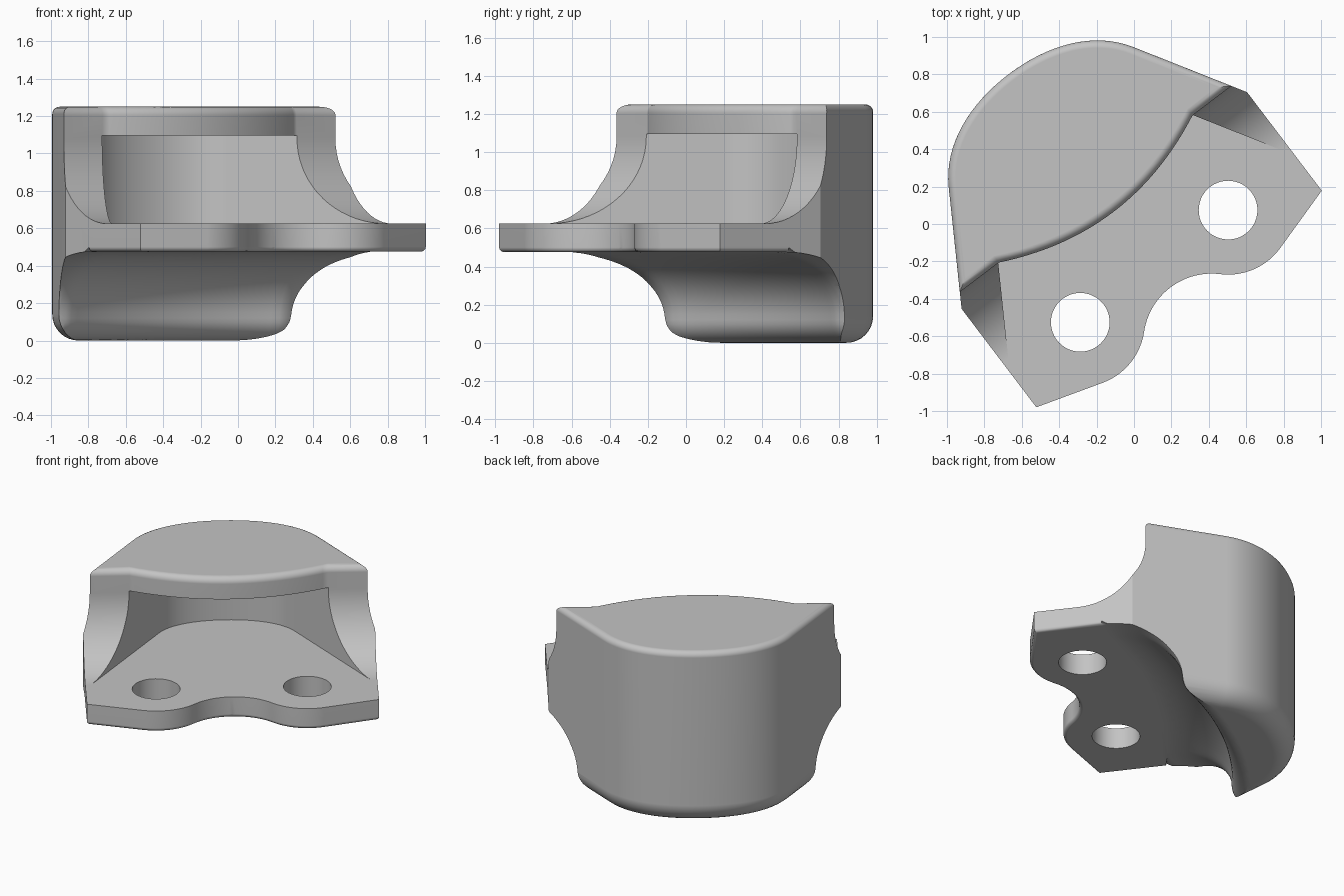
import bpy, bmesh, math
from mathutils import Matrix, Vector

if "Cube" in bpy.data.objects:
    bpy.data.objects.remove(bpy.data.objects["Cube"], do_unlink=True)

TOP, PLATE_TOP, PLATE_LOW = 1.25, 0.625, 0.475
HOLE_U, HOLE_V = 0.496, -0.233
LIP = 0.65           # half width of the bowed lip
LIP_V = 0.285        # depth of the lip's outer ends


def arc(cx, cy, rx, ry, a, b, n=14):
    """Points on an elliptical arc, angles in degrees."""
    steps = [math.radians(a + (b - a) * i / n) for i in range(n + 1)]
    return [(cx + rx * math.cos(t), cy + ry * math.sin(t)) for t in steps]


def bezier(p0, p1, p2, p3, n=16):
    pts = [Vector(p) for p in (p0, p1, p2, p3)]
    out = []
    for i in range(n + 1):
        t = i / n
        s = 1 - t
        p = pts[0] * s**3 + pts[1] * 3 * s * s * t + pts[2] * 3 * s * t * t + pts[3] * t**3
        out.append((p.x, p.y))
    return out


def mirrored(half):
    """Close a right half running from centre front to centre back."""
    return half + [(-x, y) for x, y in reversed(half[1:-1])]


def loft(name, rings):
    """Solid skinned through matching closed rings."""
    bm = bmesh.new()
    loops = [[bm.verts.new(p) for p in ring] for ring in rings]
    for a, b in zip(loops, loops[1:]):
        for i in range(len(a)):
            j = (i + 1) % len(a)
            bm.faces.new((a[i], a[j], b[j], b[i]))
    bm.faces.new(loops[0])
    bm.faces.new(loops[-1])
    bmesh.ops.recalc_face_normals(bm, faces=bm.faces)
    mesh = bpy.data.meshes.new(name)
    bm.to_mesh(mesh)
    bm.free()
    obj = bpy.data.objects.new(name, mesh)
    bpy.context.collection.objects.link(obj)
    return obj


def prism(name, outline, z0, z1):
    return loft(name, [[(x, y, z) for x, y in outline] for z in (z0, z1)])


def sweep(name, profile, shift):
    """Sweep a depth/height profile sideways, moved in depth by shift(u, z)."""
    n = 20
    side = [LIP * i / n for i in range(n + 1)] + [0.7, 0.74, 0.78, 0.82, 0.86, 0.9, 0.95, 1.2]
    stations = [-u for u in reversed(side[1:])] + side
    return loft(name, [[(u, v + shift(u, z), z) for v, z in profile] for u in stations])


def round_rim(obj, z, radius, segments, v_limit=9):
    """Merge flat faces, then round the outer edges lying at height z."""
    bm = bmesh.new()
    bm.from_mesh(obj.data)
    bmesh.ops.dissolve_limit(bm, angle_limit=math.radians(0.2),
                             verts=bm.verts, edges=bm.edges)
    rim = [e for e in bm.edges
           if all(abs(v.co.z - z) < 1e-4 and v.co.y < v_limit for v in e.verts)
           and e.calc_face_angle(0) > 1]
    bmesh.ops.bevel(bm, geom=rim, offset=radius, segments=segments, profile=0.5,
                    affect='EDGES', clamp_overlap=False)
    bm.to_mesh(obj.data)
    bm.free()


def cut(obj, cutter):
    cutter.hide_render = True
    mod = obj.modifiers.new("cut", 'BOOLEAN')
    mod.operation, mod.solver, mod.object = 'DIFFERENCE', 'EXACT', cutter
    bpy.context.view_layer.objects.active = obj
    bpy.ops.object.modifier_apply(modifier=mod.name)
    bpy.data.objects.remove(cutter, do_unlink=True)


# Whole plan: scalloped front, straight sides, slanted walls, rounded back
half = arc(0, -0.741, 0.365, 0.365, 90, 45.7)
half += arc(HOLE_U, HOLE_V, 0.345, 0.345, -134.3, -74)[1:]
half += [(0.958, -0.453), (0.958, 0.208)]
half += bezier((0.62, 0.767), (0.50, 0.965), (0.26, 1.055), (0, 1.055))
bracket = prism("bracket_body", mirrored(half), 0, TOP)
round_rim(bracket, 0, 0.14, 8)
round_rim(bracket, TOP, 0.04, 5)

# Upper front: rounded lip, bowed in the middle, with coved side walls
upper = [(-1.2, TOP + 0.1), (LIP_V + 0.045, TOP + 0.1)]
upper += arc(LIP_V + 0.045, TOP - 0.045, 0.045, 0.045, 90, 180, 6)
upper += arc(LIP_V - 0.44, 1.08, 0.44, 1.08 - PLATE_TOP, 0, -90, 18)
upper += [(-1.2, PLATE_TOP)]


def lip_bow(u, z):
    return -0.155 * max(0, 1 - (u / LIP) ** 2)


cut(bracket, sweep("upper_cutter", upper, lip_bow))

# Pocket under the lip, following the outer walls
pocket = [(0, -0.8), (1.31, -0.8)]
pocket += bezier((0.445, 0.63), (0.37, 0.755), (0.20, 0.82), (0, 0.82))
cut(bracket, prism("pocket_cutter", mirrored(pocket), PLATE_TOP, 1.095))

# Lower front: cove beneath the plate, hollowed in plan, rounded foot
lower = [(-1.2, PLATE_LOW)] + arc(0, 0.12, 0.47, PLATE_LOW - 0.12, 90, 0, 18)
lower += arc(0.60, 0.12, 0.13, 0.12, 180, 270, 8)[1:]
lower += [(0.60, -0.1), (-1.2, -0.1)]


def foot_hollow(u, z):
    middle = 0.12 * max(0, 1 - (u / 0.8) ** 2)
    tips = 6 * max(0, abs(u) - 0.7) ** 2 * (1 - z / PLATE_LOW)
    return middle + tips


cut(bracket, sweep("lower_cutter", lower, foot_hollow))

# Soft lower edge of the plate
round_rim(bracket, PLATE_LOW, 0.025, 4, v_limit=0.01)

# Two bolt holes
for side in (-1, 1):
    ring = arc(side * HOLE_U, HOLE_V, 0.157, 0.157, 0, 360, 48)[:-1]
    cut(bracket, prism("hole_cutter", ring, 0.3, 0.8))

# Turn into place
bracket.data.transform(Matrix.Translation((-0.033, -0.04, 0)) @
                       Matrix.Rotation(math.radians(37.2), 4, 'Z'))

# Plain grey
grey = bpy.data.materials.new("plain_grey")
grey.use_nodes = True
colour = (0.55, 0.55, 0.55, 1)
grey.diffuse_color = colour
grey.node_tree.nodes["Principled BSDF"].inputs["Base Color"].default_value = colour
bracket.data.materials.clear()
bracket.data.materials.append(grey)

# Smooth curves with flat faces kept flat
bpy.ops.object.select_all(action='DESELECT')
bracket.select_set(True)
bpy.context.view_layer.objects.active = bracket
bpy.ops.object.shade_smooth_by_angle(angle=math.radians(30))
weighted = bracket.modifiers.new("flat_faces", 'WEIGHTED_NORMAL')
weighted.keep_sharp = True
